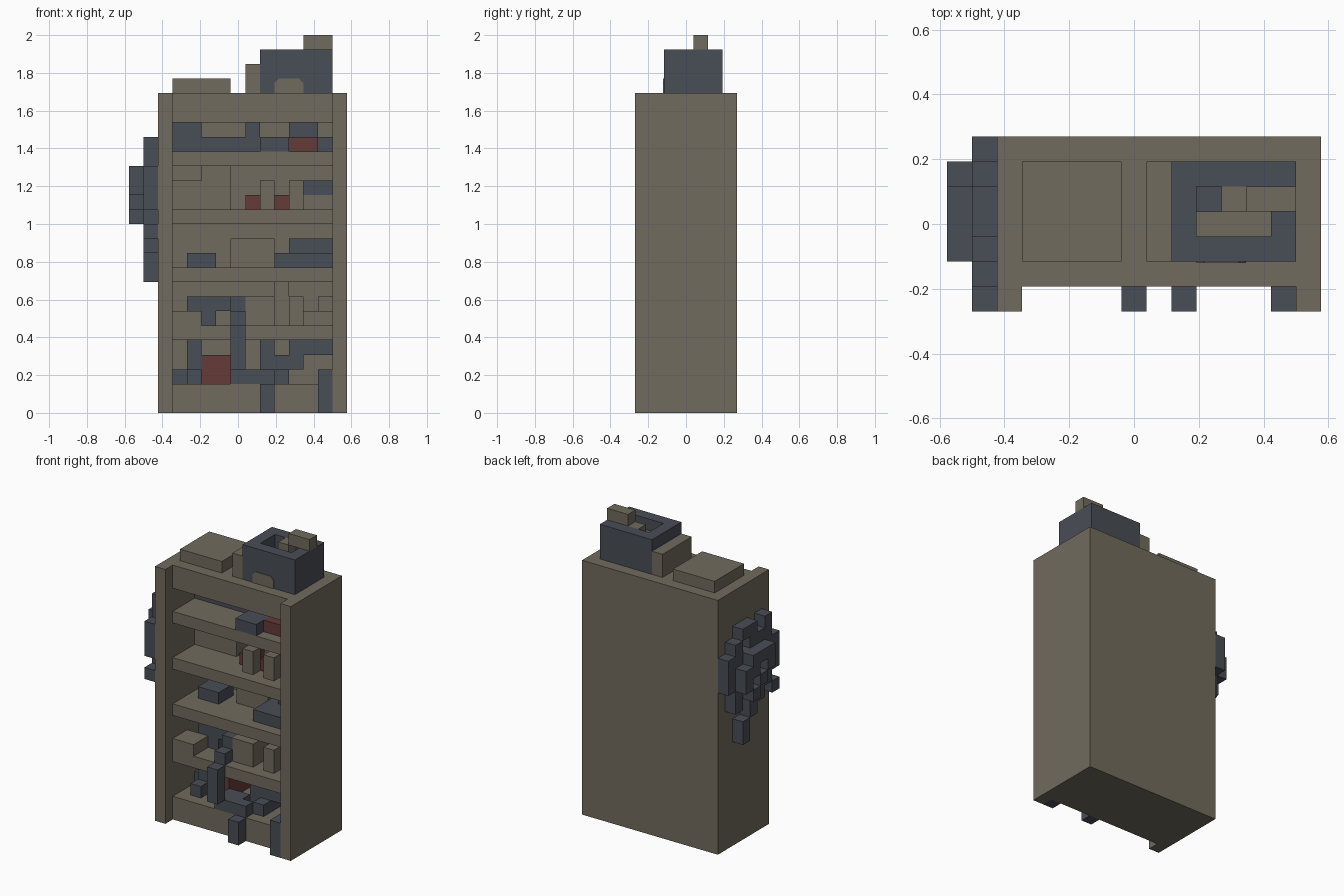
import bpy
import bmesh

UNIT = 2 / 26  # one block

start = bpy.data.objects.get("Cube")
if start:
    bpy.data.objects.remove(start, do_unlink=True)


def material(name, color):
    mat = bpy.data.materials.new(name)
    mat.use_nodes = True
    mat.diffuse_color = (*color, 1)
    mat.node_tree.nodes["Principled BSDF"].inputs["Base Color"].default_value = (*color, 1)
    return mat


wood = material("weathered wood", (0.165, 0.146, 0.109))
slate = material("slate blue", (0.066, 0.075, 0.092))
red = material("faded red", (0.125, 0.043, 0.040))


def place(x, y, z):
    """Block grid to world, centred in x and y."""
    return ((x - 7.5) * UNIT, (y - 3.5) * UNIT, z * UNIT)


def finish(name, bm, mat):
    bmesh.ops.recalc_face_normals(bm, faces=bm.faces)
    mesh = bpy.data.meshes.new(name)
    bm.to_mesh(mesh)
    bm.free()
    mesh.materials.append(mat)
    obj = bpy.data.objects.new(name, mesh)
    bpy.context.collection.objects.link(obj)
    return obj


def blocks(name, mat, *spans):
    """One object made of boxes, each (x range, y range, z range)."""
    bm = bmesh.new()
    for xs, ys, zs in spans:
        made = bmesh.ops.create_cube(bm, size=1)["verts"]
        for v in made:
            v.co = place(xs[v.co.x > 0], ys[v.co.y > 0], zs[v.co.z > 0])
    return finish(name, bm, mat)


# Cabinet
for name, x in (("right_side_wall", 2), ("left_side_wall", 14)):
    blocks(name, wood, ((x, x + 1), (0, 7), (0, 22)))
inside = (3, 14)
blocks("back_panel", wood, (inside, (6, 7), (0, 22)))
blocks("base", wood, (inside, (1, 6), (0, 2)))
blocks("top_panel", wood, (inside, (1, 6), (20, 22)))
for z in (5, 9, 13, 17):
    blocks("shelf", wood, (inside, (1, 6), (z, z + 1)))

# Bottom shelf contents
blocks("bottom_tall_book", slate, ((4, 5), (3, 6), (2, 5)), ((4, 5), (2, 3), (2, 3)))
blocks("bottom_low_book", slate, ((3, 4), (4, 6), (2, 3)))
blocks("bottom_red_book", red, ((5, 7), (3, 6), (2, 4)))
blocks("hanging_vine", slate, ((7, 8), (0, 1), (3, 6)), ((7, 8), (1, 2), (6, 7)),
       ((7, 8), (1, 3), (2, 3)))
blocks("creeping_roots", slate, ((8, 9), (1, 3), (2, 3)), ((9, 10), (1, 2), (2, 3)),
       ((9, 10), (0, 1), (0, 2)), ((9, 10), (3, 6), (2, 5)),
       ((10, 11), (2, 5), (2, 3)), ((10, 12), (3, 5), (3, 4)), ((11, 12), (3, 6), (4, 5)))
blocks("bottom_box", slate, ((12, 14), (3, 6), (4, 5)))
blocks("corner_root", slate, ((13, 14), (0, 1), (0, 3)), ((13, 14), (1, 2), (2, 3)))

# Second shelf contents
blocks("second_crate", wood, ((3, 5), (1, 3), (6, 7)))
blocks("vine_top", slate, ((4, 8), (3, 5), (7, 8)), ((5, 6), (3, 5), (6, 7)),
       ((7, 8), (2, 3), (7, 8)))
blocks("second_books", wood, ((8, 10), (2, 5), (6, 8)), ((10, 11), (4, 6), (6, 9)),
       ((11, 12), (2, 5), (6, 8)), ((12, 14), (3, 6), (6, 7)), ((13, 14), (4, 6), (7, 8)))

# Third shelf contents
blocks("third_small_box", slate, ((4, 6), (3, 5), (10, 11)))
blocks("third_book", wood, ((7, 10), (4, 6), (10, 12)))
blocks("third_stack", slate, ((10, 14), (2, 5), (10, 11)), ((11, 14), (4, 6), (11, 12)))

# Fourth shelf contents
blocks("fourth_books", wood, ((3, 5), (4, 6), (14, 16)), ((5, 7), (4, 6), (14, 17)))
blocks("fourth_bottles", wood, ((9, 10), (2, 3), (14, 16)), ((11, 12), (2, 3), (14, 16)))
for x in (8, 10):
    blocks("fourth_red_jar", red, ((x, x + 1), (3, 5), (14, 15)))
blocks("fourth_plinth", wood, ((12, 14), (3, 5), (14, 15)))
blocks("fourth_box", slate, ((12, 14), (3, 5), (15, 16)))

# Top shelf contents
blocks("fifth_tall_books", slate, ((3, 5), (4, 6), (18, 20)))
blocks("fifth_row", slate, ((5, 9), (4, 6), (18, 19)), ((8, 9), (4, 6), (19, 20)))
blocks("fifth_front_box", slate, ((9, 11), (1, 3), (18, 19)))
blocks("fifth_red_book", red, ((11, 13), (2, 5), (18, 19)))
blocks("fifth_back_box", slate, ((11, 13), (4, 6), (19, 20)), ((13, 14), (3, 6), (18, 19)))

# Objects on the roof
blocks("lying_book", wood, ((3, 7), (2, 6), (22, 23)))
blocks("standing_book", wood, ((8, 9), (2, 6), (22, 24)))
blocks("pot", slate, ((9, 14), (2, 3), (22, 25)), ((9, 14), (5, 6), (22, 25)),
       ((9, 10), (3, 5), (22, 25)), ((13, 14), (3, 5), (22, 25)), ((10, 13), (3, 5), (22, 23)))
blocks("pot_filling", wood, ((10, 13), (3, 4), (23, 24)))
blocks("pot_spoon", wood, ((11, 12), (4, 5), (23, 25)), ((12, 14), (4, 5), (25, 26)))

# Arched plate on the pot front
bm = bmesh.new()
outline = ((10, 22), (12, 22), (12, 22.7), (11.7, 23), (10.3, 23), (10, 22.7))
face = bm.faces.new([bm.verts.new(place(x, 1.93, z)) for x, z in outline])
extruded = bmesh.ops.extrude_face_region(bm, geom=[face])["geom"]
for v in extruded:
    if isinstance(v, bmesh.types.BMVert):
        v.co.y += 0.07 * UNIT
finish("pot_plate", bm, wood)

# Ivy on the side wall: inner leaves (y, bottom, top), then outer leaves
inner = ((0, 12, 13), (0, 14, 17), (1, 13, 16), (1, 18, 19), (1, 16, 18), (2, 12, 18),
         (3, 11, 13), (3, 13, 19), (4, 9, 11), (4, 13, 17), (4, 18, 19), (5, 12, 18),
         (6, 14, 17))
outer = ((2, 15, 17), (3, 14, 15), (4, 15, 17), (5, 14, 16), (3, 16, 17), (4, 13, 14))
for name, x, leaves in (("ivy_inner", 1, inner), ("ivy_outer", 0, outer)):
    blocks(name, slate, *[((x, x + 1), (y, y + 1), (low, high)) for y, low, high in leaves])
